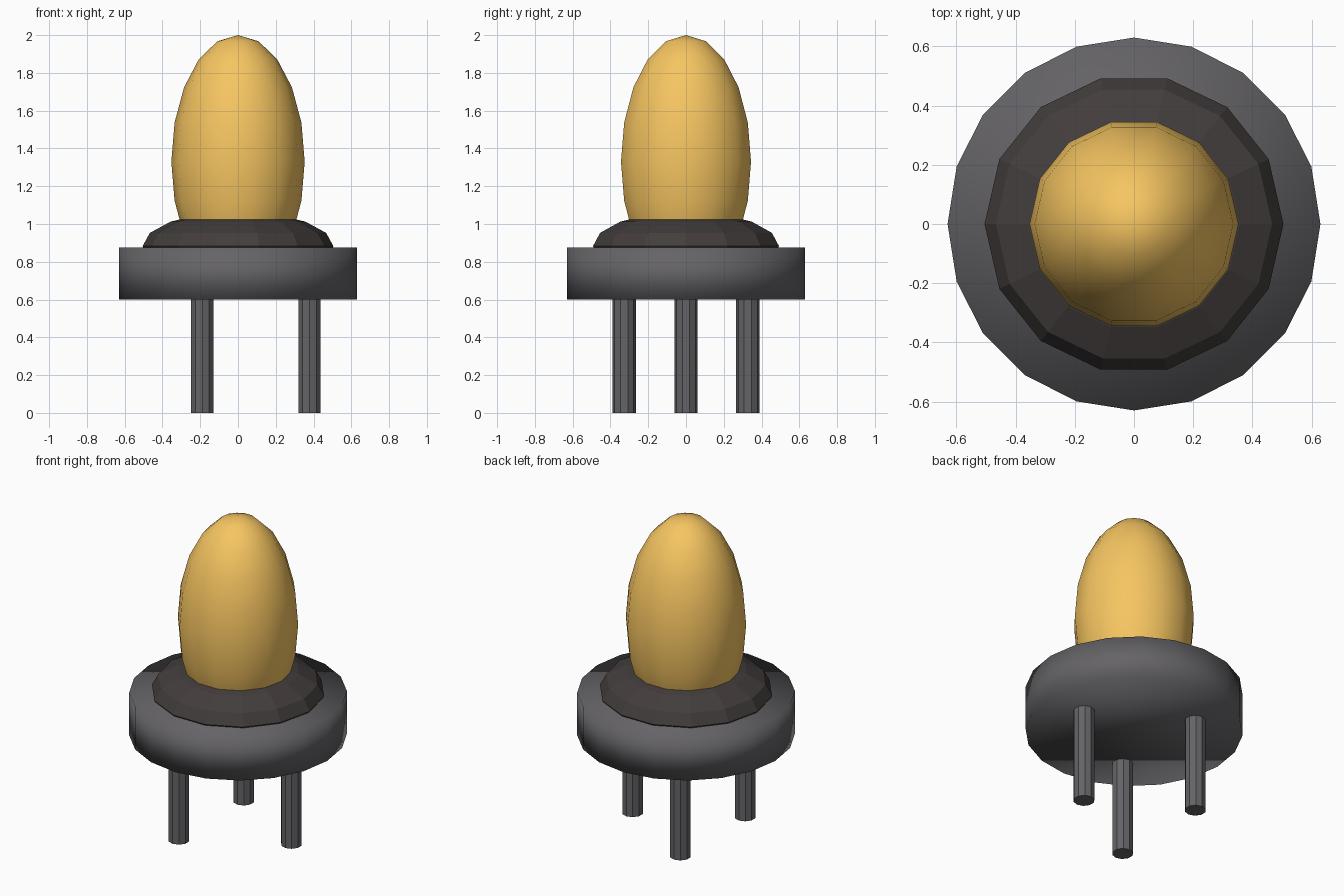
import bpy
from math import cos, sin, tau

if "Cube" in bpy.data.objects:
    bpy.data.objects.remove(bpy.data.objects["Cube"])


def material(name, rgb):
    m = bpy.data.materials.new(name)
    m.diffuse_color = (*rgb, 1)
    m.use_nodes = True
    m.node_tree.nodes["Principled BSDF"].inputs["Base Color"].default_value = m.diffuse_color
    return m


def finish(name, mat, smooth):
    ob = bpy.context.object
    ob.name = name
    ob.data.materials.append(mat)
    if smooth:
        bpy.ops.object.shade_smooth()
    else:
        bpy.ops.object.shade_flat()
    return ob


def cylinder(name, sides, r, z0, z1, mat, x=0, y=0, smooth=False):
    bpy.ops.mesh.primitive_cylinder_add(
        vertices=sides, radius=r, depth=z1 - z0, location=(x, y, (z0 + z1) / 2))
    return finish(name, mat, smooth)


def ellipsoid(name, sides, rings, r, half_height, z, mat, smooth):
    bpy.ops.mesh.primitive_uv_sphere_add(
        segments=sides, ring_count=rings, radius=1, location=(0, 0, z))
    ob = bpy.context.object
    # Put a corner on the y axis, as on the cylinders
    for v in ob.data.vertices:
        a, b = v.co.x, v.co.y
        v.co = (-b * r, a * r, v.co.z * half_height)
    return finish(name, mat, smooth)


grey = material("dark_metal", (0.13, 0.125, 0.135))
brown = material("dark_collar", (0.055, 0.047, 0.045))
amber = material("amber_glass", (0.92, 0.56, 0.12))

# Base disc, collar and glass dome
cylinder("base_disc", 20, 0.63, 0.60, 0.875, grey, smooth=True)
ellipsoid("collar", 14, 8, 0.505, 0.183, 0.883, brown, False)
ellipsoid("dome", 14, 10, 0.353, 0.67, 1.33, amber, True)

# Three legs spaced evenly around the disc
for i in range(3):
    a = tau * i / 3
    cylinder(f"leg_{i + 1}", 10, 0.062, 0, 0.62, grey,
             0.378 * cos(a), 0.378 * sin(a))
